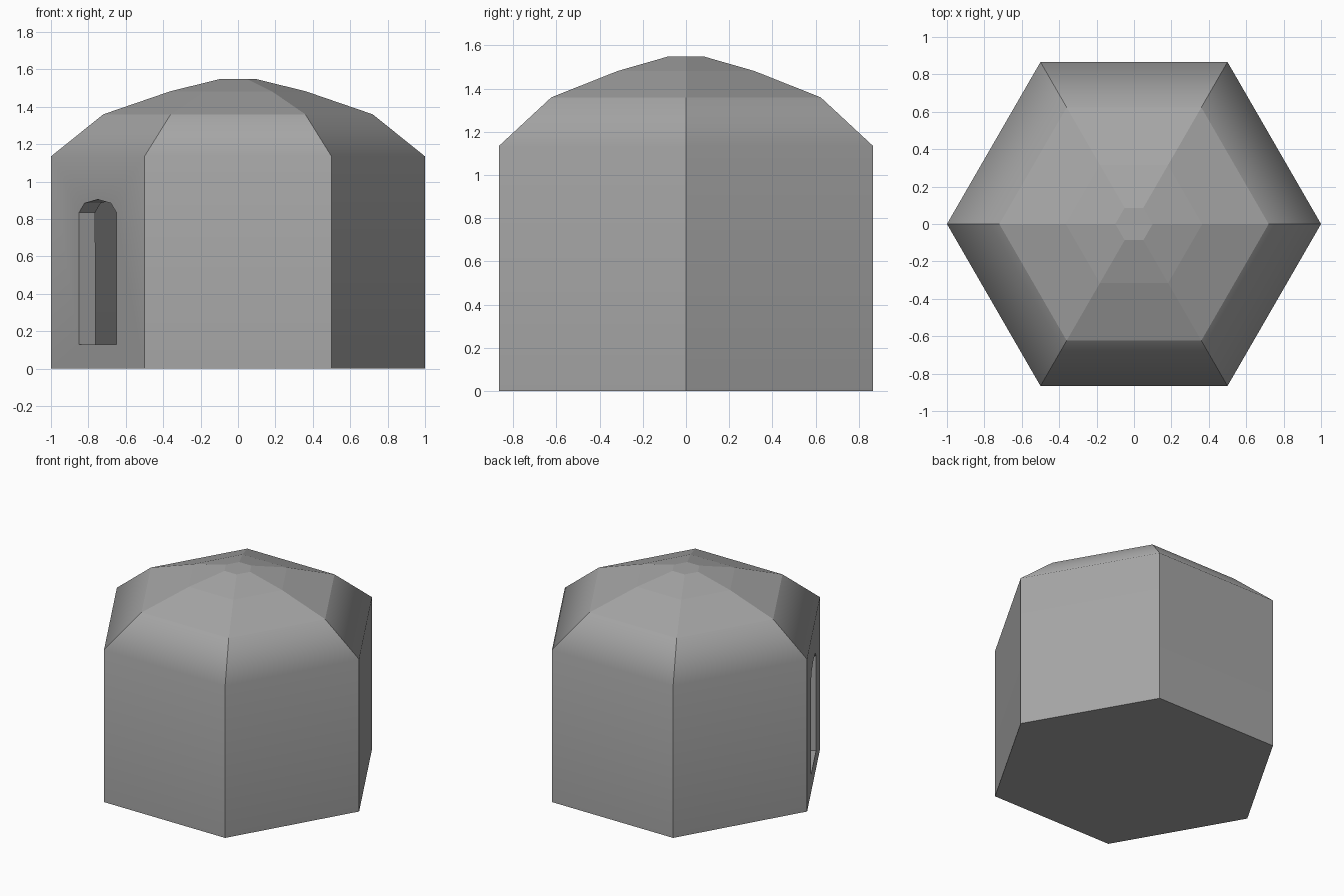
import bpy
import bmesh
from math import cos, sin, pi, radians
from mathutils import Matrix

cube = bpy.data.objects.get("Cube")
if cube:
    bpy.data.objects.remove(cube, do_unlink=True)

SIDES = 6
WALL = 0.1
# Radius and height of each ring, from floor to crown
PROFILE = [(1, 0), (1, 1.135), (0.72, 1.36), (0.365, 1.482), (0.1, 1.548)]

stone = bpy.data.materials.new("grey_stone")
stone.use_nodes = True
GREY = (0.38, 0.38, 0.38, 1)
stone.diffuse_color = GREY
stone.node_tree.nodes["Principled BSDF"].inputs["Base Color"].default_value = GREY


def make_object(name, bm):
    bmesh.ops.recalc_face_normals(bm, faces=bm.faces)
    mesh = bpy.data.meshes.new(name)
    bm.to_mesh(mesh)
    bm.free()
    mesh.materials.append(stone)
    obj = bpy.data.objects.new(name, mesh)
    bpy.context.collection.objects.link(obj)
    return obj


# Six-sided hut: walls, eaves and dome lofted through the rings
bm = bmesh.new()
rings = [[bm.verts.new((r * cos(i * pi / 3), r * sin(i * pi / 3), z))
          for i in range(SIDES)] for r, z in PROFILE]
bm.faces.new(rings[0])
bm.faces.new(rings[-1])
for level, (low, high) in enumerate(zip(rings, rings[1:])):
    for i in range(SIDES):
        j = (i + 1) % SIDES
        face = bm.faces.new((low[i], low[j], high[j], high[i]))
        face.smooth = level < 2  # walls flow softly into the eaves
eave_height = PROFILE[1][1]
for edge in bm.edges:
    edge.smooth = all(abs(v.co.z - eave_height) < 0.001 for v in edge.verts)
hut = make_object("hut_shell", bm)

# Arched doorway cutter, extruded through one wall only
outline = [(-0.2, 0.13), (0.2, 0.13)]
outline += [(0.2 * cos(k * pi / 4), 0.835 + 0.07 * sin(k * pi / 4)) for k in range(5)]
bm = bmesh.new()
front = bm.faces.new([bm.verts.new((u, -0.2, z)) for u, z in outline])
extruded = bmesh.ops.extrude_face_region(bm, geom=[front])["geom"]
bmesh.ops.translate(bm, vec=(0, 0.4, 0),
                    verts=[g for g in extruded if isinstance(g, bmesh.types.BMVert)])
place = Matrix.Rotation(radians(-60), 4, "Z") @ Matrix.Translation((0, -cos(pi / 6), 0))
bmesh.ops.transform(bm, matrix=place, verts=bm.verts)
cutter = make_object("doorway_cutter", bm)
cutter.hide_render = True

# Hollow the shell, cut the doorway, then weight the soft normals
solid = hut.modifiers.new("wall_thickness", "SOLIDIFY")
solid.thickness = WALL
solid.offset = -1
solid.use_even_offset = True
cut = hut.modifiers.new("doorway", "BOOLEAN")
cut.operation = "DIFFERENCE"
cut.solver = "EXACT"
cut.object = cutter
weighted = hut.modifiers.new("soft_eaves", "WEIGHTED_NORMAL")
weighted.keep_sharp = True

bpy.context.view_layer.objects.active = hut
hut.select_set(True)
for name in [m.name for m in hut.modifiers]:
    bpy.ops.object.modifier_apply(modifier=name)
bpy.data.objects.remove(cutter, do_unlink=True)
